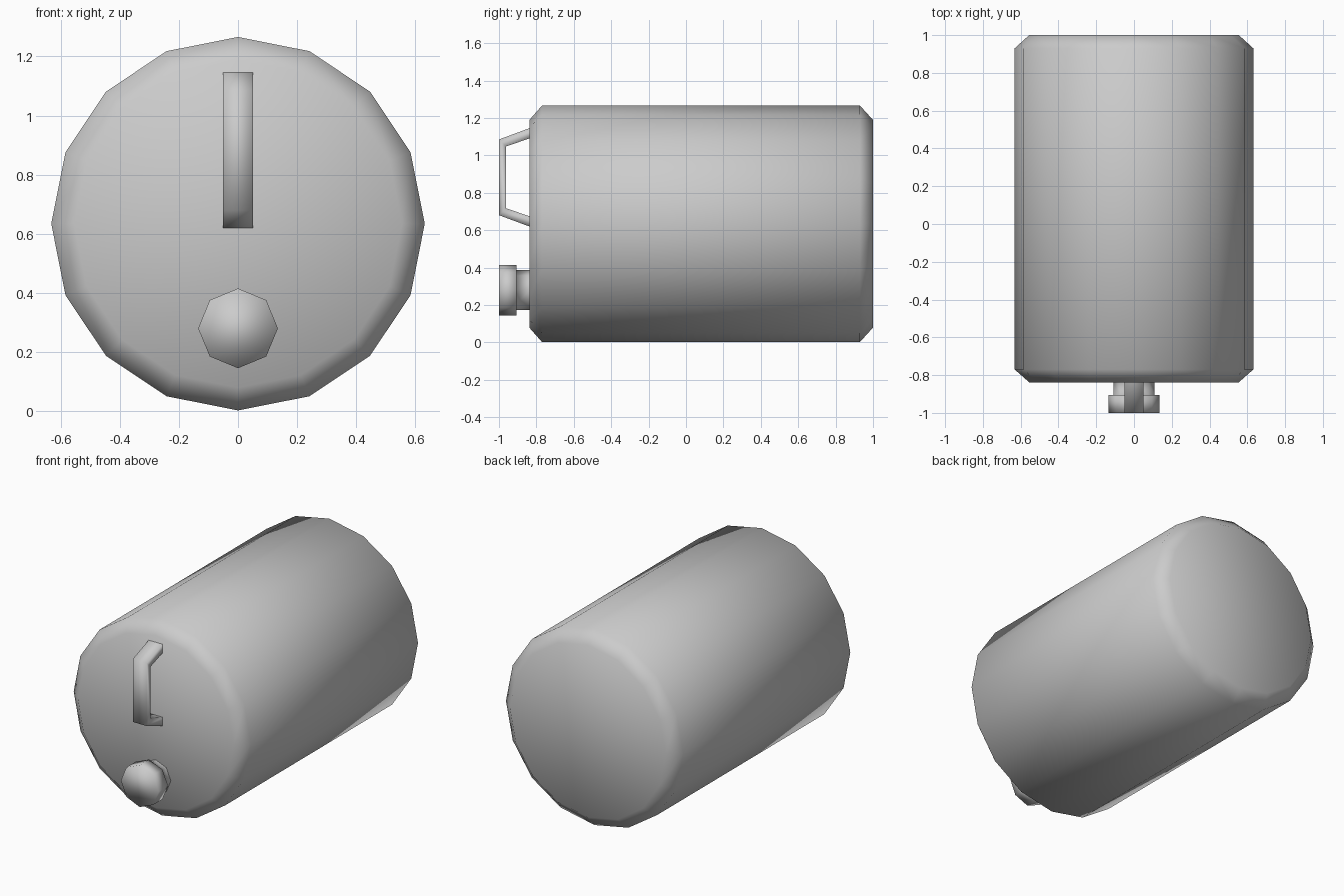
import bpy, bmesh
from math import sin, cos, pi

if "Cube" in bpy.data.objects:
    bpy.data.objects.remove(bpy.data.objects["Cube"])


def finish(name, bm):
    bmesh.ops.recalc_face_normals(bm, faces=bm.faces)
    mesh = bpy.data.meshes.new(name)
    bm.to_mesh(mesh)
    bm.free()
    mesh.shade_smooth()
    obj = bpy.data.objects.new(name, mesh)
    bpy.context.collection.objects.link(obj)
    return obj


def lathe(name, profile, sides, z, cap_ends):
    """Spin (y, radius) rings around an axis along y at height z."""
    bm = bmesh.new()
    rings = [[bm.verts.new((r * cos(2 * pi * i / sides), y, z + r * sin(2 * pi * i / sides)))
              for i in range(sides)] for y, r in profile]
    for a, b in zip(rings, rings[1:]):
        for i in range(sides):
            j = (i + 1) % sides
            bm.faces.new((a[i], a[j], b[j], b[i]))
    bm.faces.new(rings[0])
    if cap_ends:
        bm.faces.new(rings[-1])
    return finish(name, bm)


# Barrel with chamfered rims
lathe("barrel", [(-0.838, 0.555), (-0.77, 0.632), (0.93, 0.632), (1.0, 0.555)], 16, 0.634, True)

# Screw cap and its neck, one stepped octagonal turning
lathe("spout_cap", [(-1.0, 0.135), (-0.905, 0.135), (-0.905, 0.108), (-0.838, 0.108)], 8, 0.28, False)

# Carry handle: bent rectangular strip, outer and inner (y, z) paths
outer = [(-0.838, 1.145), (-1.0, 1.085), (-1.0, 0.68), (-0.838, 0.62)]
inner = [(-0.838, 1.09), (-0.962, 1.048), (-0.962, 0.717), (-0.838, 0.675)]
bm = bmesh.new()
sections = [[bm.verts.new((x, *p)) for x, p in ((-0.05, o), (0.05, o), (0.05, n), (-0.05, n))]
            for o, n in zip(outer, inner)]
for a, b in zip(sections, sections[1:]):
    for i in range(4):
        j = (i + 1) % 4
        bm.faces.new((a[i], a[j], b[j], b[i]))
finish("handle", bm)
